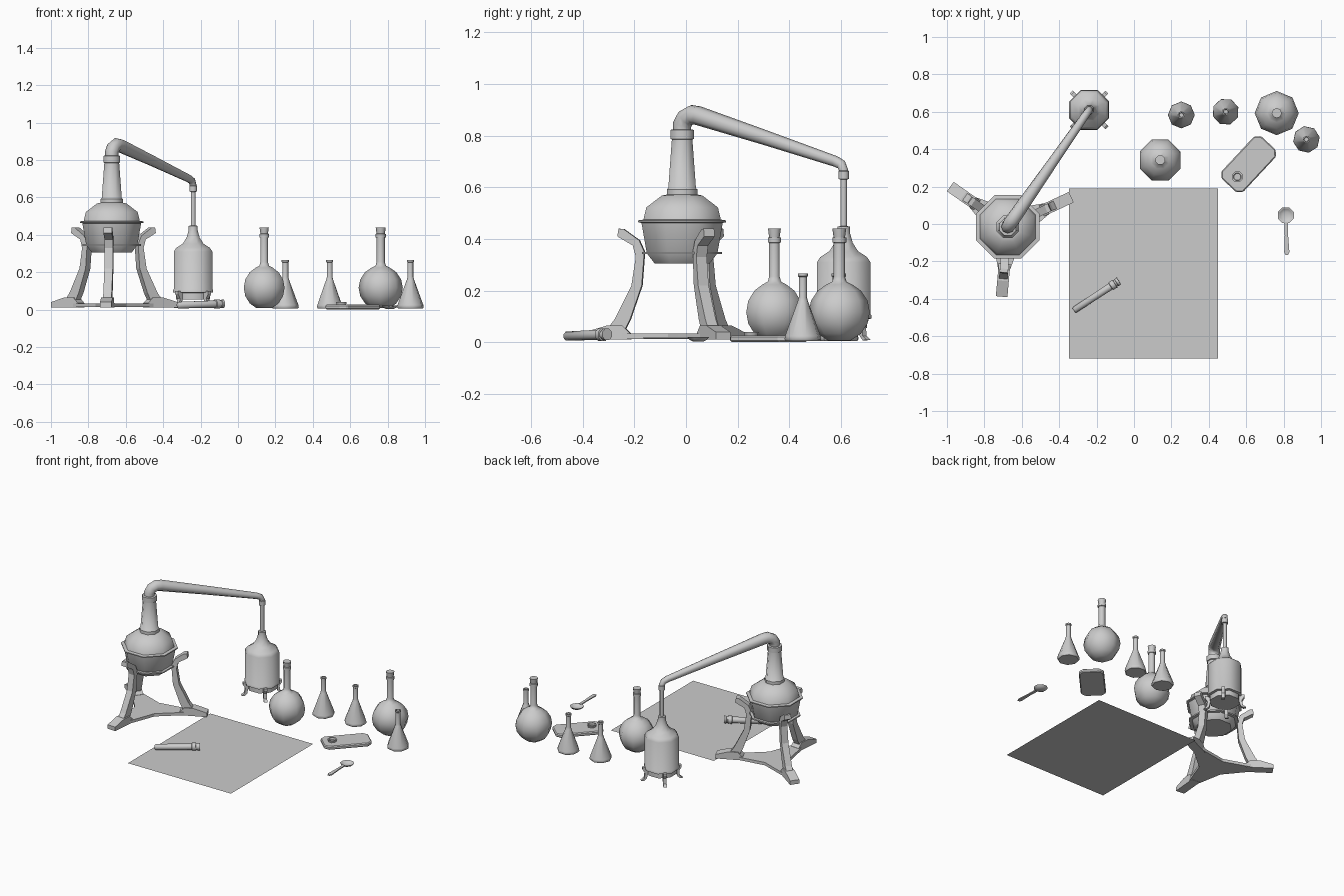
import bpy, bmesh, math
from mathutils import Matrix, Vector

if "Cube" in bpy.data.objects:
    bpy.data.objects.remove(bpy.data.objects["Cube"])


def finish(name, bm, smooth=None):
    bmesh.ops.recalc_face_normals(bm, faces=bm.faces)
    me = bpy.data.meshes.new(name)
    bm.to_mesh(me)
    bm.free()
    ob = bpy.data.objects.new(name, me)
    bpy.context.collection.objects.link(ob)
    if smooth:
        bpy.ops.object.select_all(action='DESELECT')
        ob.select_set(True)
        bpy.context.view_layer.objects.active = ob
        bpy.ops.object.shade_smooth_by_angle(angle=math.radians(smooth))
    return ob


def lathe(name, profile, loc, sides=8, turn=22.5, smooth=50):
    """Spin (radius, height) points into a capped solid."""
    bm = bmesh.new()
    rings = []
    for r, z in profile:
        rings.append([bm.verts.new((r * math.cos(a), r * math.sin(a), z)) for a in
                      [math.radians(turn) + 2 * math.pi * i / sides for i in range(sides)]])
    for a, b in zip(rings, rings[1:]):
        for i in range(sides):
            j = (i + 1) % sides
            bm.faces.new((a[i], a[j], b[j], b[i]))
    bm.faces.new(rings[0][::-1])
    bm.faces.new(rings[-1])
    ob = finish(name, bm, smooth)
    ob.location = loc
    return ob


def extrude(name, outline, depth, matrix):
    """Extrude a 2D outline by depth along local z, centred, then place it."""
    bm = bmesh.new()
    face = bm.faces.new([bm.verts.new((x, y, -depth / 2)) for x, y in outline])
    res = bmesh.ops.extrude_face_region(bm, geom=[face])
    moved = [g for g in res['geom'] if isinstance(g, bmesh.types.BMVert)]
    bmesh.ops.translate(bm, verts=moved, vec=(0, 0, depth))
    bmesh.ops.transform(bm, matrix=matrix, verts=bm.verts)
    return finish(name, bm)


def radial(name, outline, width, centre, angle):
    """Place a (radius, height) outline upright, pointing outwards at an angle."""
    m = (Matrix.Translation(centre) @ Matrix.Rotation(math.radians(angle), 4, 'Z')
         @ Matrix.Rotation(math.pi / 2, 4, 'X'))
    return extrude(name, outline, width, m)


def tube(name, points, size=1.0):
    """Eight-sided pipe along (position, radius) points."""
    cu = bpy.data.curves.new(name, 'CURVE')
    cu.dimensions = '3D'
    cu.bevel_depth = size
    cu.bevel_resolution = 2
    cu.use_fill_caps = True
    sp = cu.splines.new('POLY')
    sp.points.add(len(points) - 1)
    for p, (co, r) in zip(sp.points, points):
        p.co = (*co, 1)
        p.radius = r
    sp.use_smooth = True
    ob = bpy.data.objects.new(name, cu)
    bpy.context.collection.objects.link(ob)
    return ob


# Still: pot, ledges, tapered column and collar
pot = Vector((-0.675, -0.015, 0))
rec = Vector((-0.24, 0.61, 0))
lathe("still_pot", [(.115, .305), (.148, .345), (.170, .462), (.184, .465), (.184, .472),
                    (.162, .475), (.150, .522), (.085, .568), (.064, .572), (.064, .592),
                    (.058, .596), (.043, .785), (.049, .787), (.049, .822), (.037, .824)], pot)
lathe("pot_support_ring", [(.168, .341), (.168, .350)], pot)

# Stand: three curved legs on feet joined by a concave base plate
leg = [(.29, .05), (.26, .09), (.195, .22), (.178, .33), (.19, .375), (.25, .41), (.245, .44),
       (.225, .438), (.165, .395), (.145, .35), (.155, .22), (.20, .09), (.22, .05)]
foot = [(.375, .012), (.375, .04), (.29, .065), (.23, .065), (.20, .035), (.20, .012)]
plate = []
for a in (25, 145, 265):
    radial("stand_leg", leg, .045, pot, a)
    radial("stand_foot", foot, .062, pot, a)
    for r, da in ((.25, -6), (.25, 6), (.125, 32), (.095, 60), (.125, 88)):
        t = math.radians(a + da)
        plate.append((r * math.cos(t), r * math.sin(t)))
extrude("stand_base_plate", plate, .02, Matrix.Translation(pot + Vector((0, 0, .024))))

# Swan-neck pipe from still to receiver
span = rec - pot
tube("swan_neck", [(pot + span * t + Vector((0, 0, z)), r) for t, z, r in
                   ((0, .815, .035), (0, .842, .036), (.022, .868, .037), (.06, .881, .038),
                    (.10, .877, .037), (.50, .795, .029), (.95, .700, .021),
                    (.985, .688, .020), (1, .665, .019), (1, .645, .018))])
lathe("down_pipe", [(.0135, .42), (.0135, .63), (.022, .632), (.022, .662), (.018, .665)], rec)

# Receiver vessel with four little feet
lathe("receiver", [(.098, .055), (.098, .09), (.116, .092), (.116, .105), (.112, .11),
                   (.112, .31), (.098, .33), (.06, .353), (.038, .385), (.026, .425),
                   (.026, .448), (.013, .45)], rec)
for a in (45, 135, 225, 315):
    radial("receiver_foot", [(.09, .10), (.125, .10), (.125, .085), (.11, .06), (.115, .025),
                             (.135, .010), (.115, .008), (.098, .025), (.09, .06)], .022, rec, a)

# Corked round flasks
bulb = [(.118 * math.cos(a), .117 + .118 * math.sin(a)) for a in
        [math.radians(d) for d in (-68, -45, -22, 0, 22, 45, 65)]]
for x, y, turn in ((.14, .342, 22.5), (.763, .593, 0)):
    lathe("round_flask", bulb + [(.028, .235), (.022, .255), (.022, .385), (.027, .387),
                                 (.027, .405), (.02, .407)], (x, y, 0), turn=turn)
    lathe("flask_cork", [(.021, .40), (.027, .44)], (x, y, 0), turn=turn)

# Conical flasks with open mouths
for x, y, turn in ((.253, .583, 0), (.49, .60, 20), (.922, .452, 10)):
    lathe("conical_flask", [(.066, .005), (.072, .012), (.070, .025), (.020, .160), (.016, .175),
                            (.016, .253), (.020, .256), (.020, .266), (.013, .266),
                            (.011, .20)], (x, y, 0), turn=turn)

# Chamfered tray with a round cup on it
L, W, c = .155, .08, .027
rect = [(L, W - c), (L - c, W), (c - L, W), (-L, W - c),
        (-L, c - W), (c - L, -W), (L - c, -W), (L, c - W)]
place = Matrix.Translation((.613, .32, .014)) @ Matrix.Rotation(math.radians(47), 4, 'Z')
tray = extrude("tray", rect, .025, place)
bev = tray.modifiers.new("rim", 'BEVEL')
bev.width = .006
bev.segments = 1
lathe("tray_cup", [(.026, .024), (.031, .041), (.022, .041), (.019, .029)], (.553, .252, 0))

# Spoon: dished bowl and flat handle
lathe("spoon_bowl", [(.020, .003), (.037, .010), (.046, .021), (.042, .021),
                     (.034, .013), (.018, .007)], (.812, .047, 0))
extrude("spoon_handle", [(.803, .01), (.806, -.06), (.803, -.15), (.810, -.165), (.824, -.165),
                         (.831, -.15), (.824, -.06), (.822, .01)], .007,
        Matrix.Translation((0, 0, .018)))

# Paper sheet lying flat
bm = bmesh.new()
bm.faces.new([bm.verts.new((x, y, .002)) for x, y in
              ((-.348, -.72), (.449, -.72), (.449, .19), (-.348, .19))])
finish("paper_sheet", bm)

# Stoppered tube lying on the paper
start, end = Vector((-.322, -.462, .024)), Vector((-.078, -.303, .031))
rod = lathe("stoppered_tube", [(.012, 0), (.019, .006), (.021, .235), (.026, .238), (.026, .262),
                               (.021, .264), (.021, .272), (.024, .274), (.024, .288)], start)
rod.rotation_euler = (end - start).to_track_quat('Z', 'Y').to_euler()
